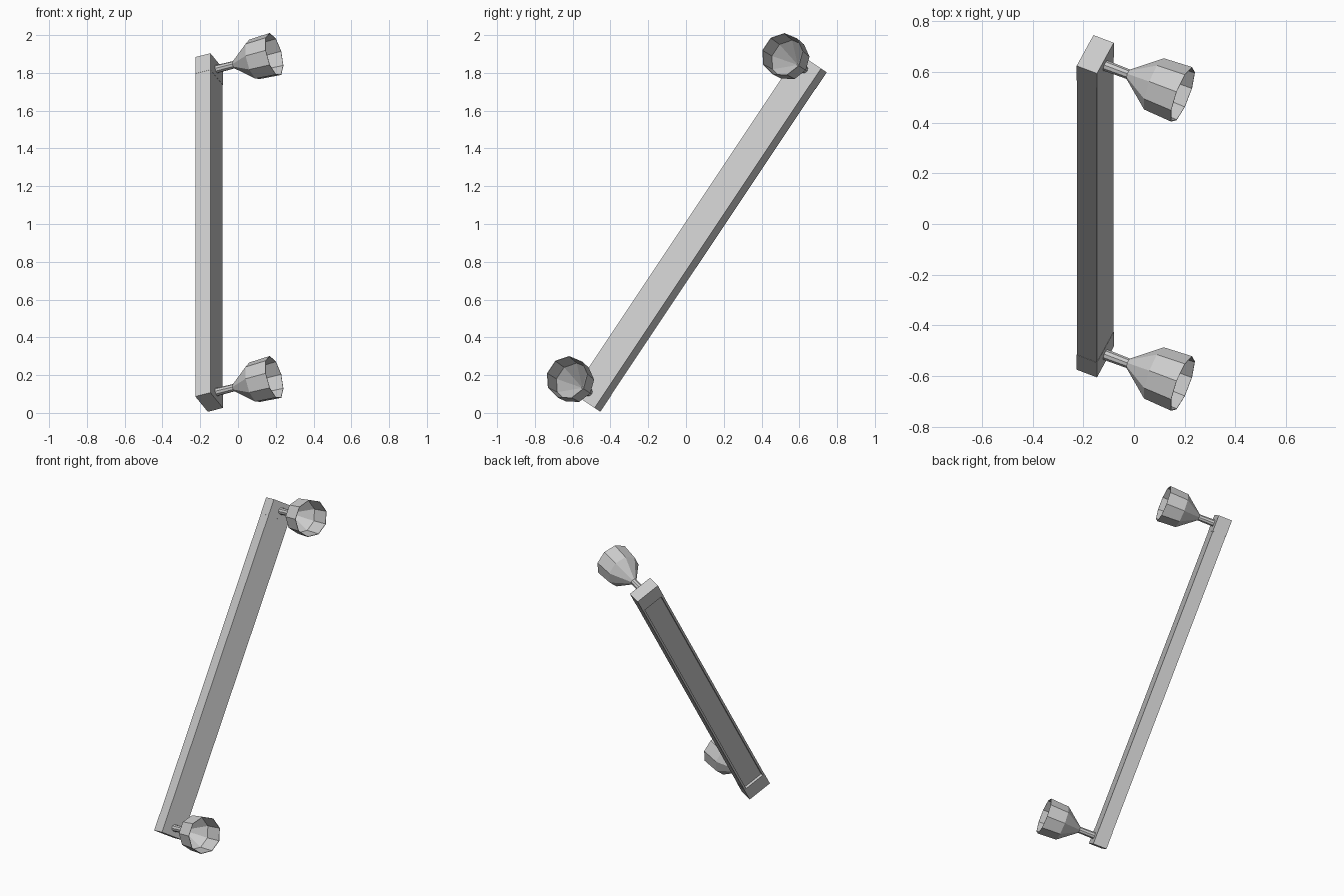
import bpy, bmesh, math
from mathutils import Matrix, Vector

cube = bpy.data.objects.get("Cube")
if cube:
    bpy.data.objects.remove(cube, do_unlink=True)

grey = bpy.data.materials.new("light grey")
grey.use_nodes = True
colour = (0.6, 0.6, 0.6, 1)
grey.diffuse_color = colour
grey.node_tree.nodes["Principled BSDF"].inputs["Base Color"].default_value = colour

# Leaning frame: local x is the knob direction, y the bar width, z the bar length
lean, twist = math.radians(33.7), math.radians(24.5)
frame = (Matrix.Translation((-0.153, 0.07, 0.955))
         @ Matrix.Rotation(-lean, 4, 'X') @ Matrix.Rotation(-twist, 4, 'Z'))
THICK, WIDTH, HALF, CAP = 0.044, 0.08, 1.08, 0.105


def finish(name, bm, place):
    mesh = bpy.data.meshes.new(name)
    bm.to_mesh(mesh)
    bm.free()
    mesh.materials.append(grey)
    obj = bpy.data.objects.new(name, mesh)
    obj.matrix_world = place
    bpy.context.collection.objects.link(obj)


# Channel bar, open on the side away from the knobs
bm = bmesh.new()
t, w, lip, floor = THICK - 0.001, WIDTH - 0.001, 0.014, 0.016 - THICK
outline = [(t, -w), (t, w), (-t, w), (-t, w - lip), (floor, w - lip),
           (floor, lip - w), (-t, lip - w), (-t, -w)]
face = bm.faces.new([bm.verts.new((x, y, CAP - HALF)) for x, y in outline])
extruded = bmesh.ops.extrude_face_region(bm, geom=[face])["geom"]
bmesh.ops.translate(bm, vec=(0, 0, 2 * (HALF - CAP)),
                    verts=[g for g in extruded if isinstance(g, bmesh.types.BMVert)])
bmesh.ops.recalc_face_normals(bm, faces=bm.faces)
finish("channel_bar", bm, frame)

# End block and hollow cup on a stem, at each end
SIDES = 9
cup = [(-0.005, 0.022), (0.10, 0.020), (0.215, 0.11), (0.335, 0.117),
       (0.335, 0.114), (0.215, 0.107), (0.10, 0.004)]
for side, label in ((1, "upper"), (-1, "lower")):
    place = frame @ Matrix.Translation((0, 0, side * (HALF - CAP / 2)))
    bm = bmesh.new()
    bmesh.ops.create_cube(bm, size=1)
    bmesh.ops.scale(bm, vec=(2 * THICK, 2 * WIDTH, CAP), verts=bm.verts)
    finish(label + "_end_block", bm, place)

    bm = bmesh.new()
    rings = []
    for along, radius in cup:
        spin = [2 * math.pi * i / SIDES for i in range(SIDES)]
        rings.append([bm.verts.new((THICK + along, radius * math.cos(a), radius * math.sin(a)))
                      for a in spin])
    for a, b in zip(rings, rings[1:]):
        for i in range(SIDES):
            j = (i + 1) % SIDES
            bm.faces.new((a[i], a[j], b[j], b[i]))
    bm.faces.new(rings[0])
    bm.faces.new(rings[-1])
    bmesh.ops.recalc_face_normals(bm, faces=bm.faces)
    finish(label + "_cup", bm, place)
